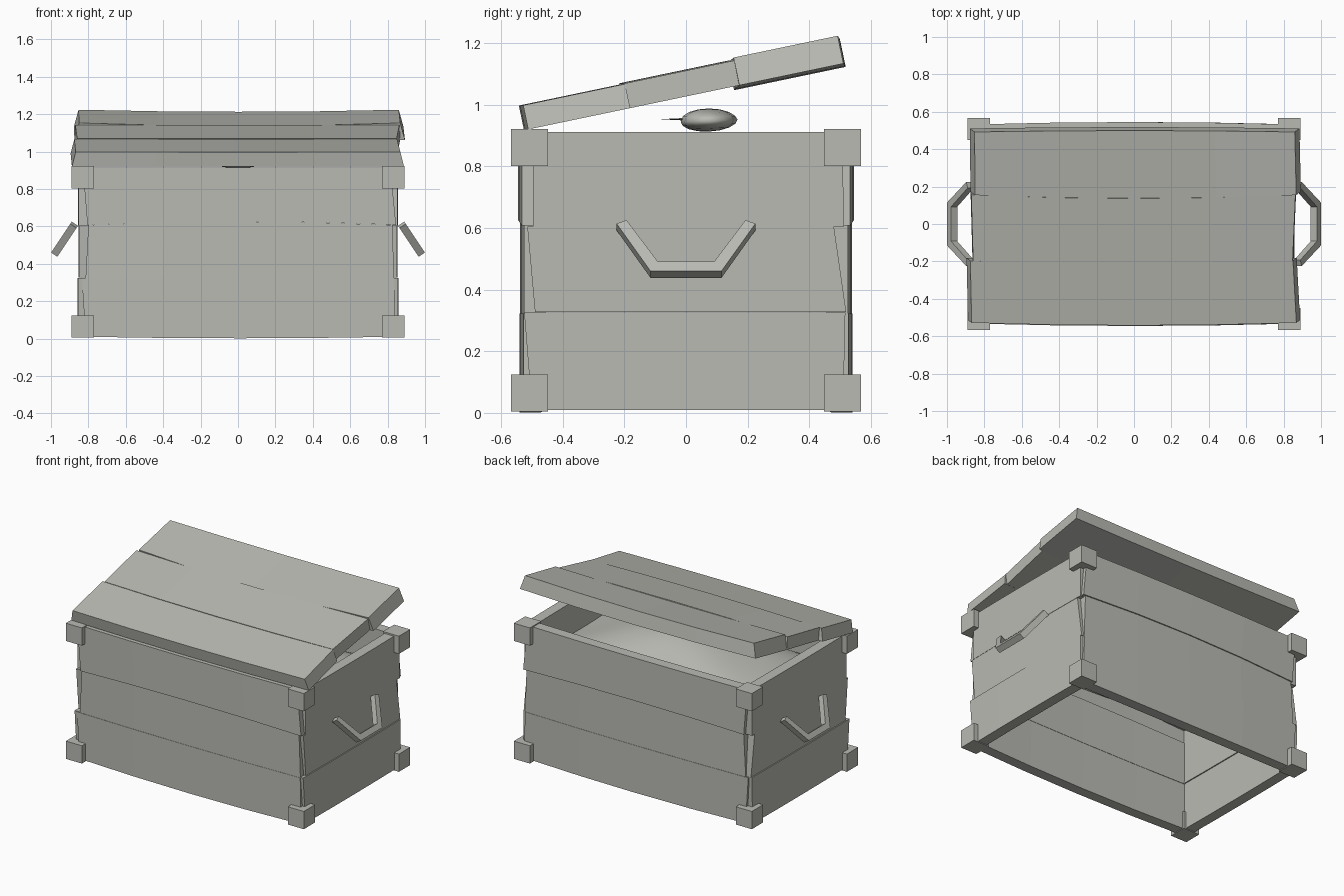
import bpy, bmesh, math
from mathutils import Matrix, Vector

if "Cube" in bpy.data.objects:
    bpy.data.objects.remove(bpy.data.objects["Cube"])

grey = bpy.data.materials.new("weathered_grey")
grey.diffuse_color = (0.49, 0.49, 0.455, 1)
grey.use_nodes = True
grey.node_tree.nodes["Principled BSDF"].inputs["Base Color"].default_value = grey.diffuse_color


def finish(name, bm, smooth=False):
    bmesh.ops.recalc_face_normals(bm, faces=bm.faces)
    me = bpy.data.meshes.new(name)
    bm.to_mesh(me)
    bm.free()
    ob = bpy.data.objects.new(name, me)
    bpy.context.collection.objects.link(ob)
    me.materials.append(grey)
    for p in me.polygons:
        p.use_smooth = smooth
    return ob


def frame(loc, x, y, z):
    m = Matrix((x, y, z)).transposed().to_4x4()
    m.translation = Vector(loc)
    return m


def board(name, m, left, right, h0, h1, thick, bulge=0.0, bow=(0, 0), flare=0.0):
    """Plank: length on x, thickness on y (0 = inner), width on z.
    left/right hold the end positions at the low and high edge."""
    bm = bmesh.new()
    rings, n = [], 4
    for i in range(n + 1):
        t = i / n
        k = 4 * t * (1 - t)
        ring = []
        for y, e in ((0, 0), (thick, 0), (thick, 1), (0, 1)):
            x = left[e] + (right[e] - left[e]) * t
            x += flare * (2 * t - 1) * (0.5 if y == 0 else -0.5)
            z = (h1 if e else h0) + bow[e] * k
            ring.append(bm.verts.new(m @ Vector((x, y + bulge * k, z))))
        rings.append(ring)
    for a, b in zip(rings, rings[1:]):
        for j in range(4):
            bm.faces.new((a[j], a[(j + 1) % 4], b[(j + 1) % 4], b[j]))
    bm.faces.new(rings[0])
    bm.faces.new(rings[-1])
    return finish(name, bm)


# Front and back walls, three bowed planks each
rows = [  # h0, h1, left ends, right ends, bow, outer face distance
    (0.01, 0.322, (-0.815, -0.835), (0.84, 0.835), (-0.008, 0.0), 0.528),
    (0.322, 0.608, (-0.815, -0.80), (0.835, 0.825), (0.0, 0.018), 0.526),
    (0.608, 0.915, (-0.805, -0.83), (0.845, 0.815), (0.018, 0.0), 0.533),
]
T = 0.07
for side, s in (("front", -1), ("back", 1)):
    for i, (h0, h1, l, r, bow, d) in enumerate(rows):
        m = frame((0, s * (d - T), 0), (1, 0, 0), (0, s, 0), (0, 0, 1))
        board(f"{side}_plank_{i + 1}", m, l, r, h0, h1, T, 0.012, bow)

# Side walls, three flat planks each with skewed ends
ends = [
    (0.01, 0.325, (-0.50, -0.525), (0.51, 0.517), 0.855),
    (0.327, 0.605, (-0.49, -0.515), (0.52, 0.48), 0.85),
    (0.605, 0.912, (-0.497, -0.495), (0.512, 0.508), 0.852),
]
for side, s in (("right", 1), ("left", -1)):
    for i, (h0, h1, l, r, d) in enumerate(ends):
        m = frame((s * (d - T), 0, 0), (0, 1, 0), (s, 0, 0), (0, 0, 1))
        board(f"{side}_plank_{i + 1}", m, l, r, h0, h1, T, 0.004)

# Corner blocks
for sx in (-1, 1):
    for sy in (-1, 1):
        for z, nm in ((0.065, "lower"), (0.862, "upper")):
            bm = bmesh.new()
            bmesh.ops.create_cube(bm, size=0.12, matrix=Matrix.Translation((sx * 0.83, sy * 0.508, z)))
            x = "right" if sx > 0 else "left"
            y = "back" if sy > 0 else "front"
            finish(f"{nm}_{y}_{x}_corner_block", bm)

# Tilted lid of three planks, nearly flush on top
a = math.radians(11.8)
c, s = math.cos(a), math.sin(a)
lid = frame((0, -0.512, 0.92), (1, 0, 0), (0, -s, c), (0, c, s))
board("lid_front_plank", lid, (-0.878, -0.885), (0.878, 0.86), 0.0, 0.338, 0.08, 0.002, (-0.014, -0.018), 0.02)
board("lid_middle_plank", lid, (-0.862, -0.872), (0.85, 0.865), 0.338, 0.70, 0.082, 0.004, (-0.018, -0.02), 0.004)
board("lid_back_plank", lid, (-0.862, -0.865), (0.88, 0.872), 0.70, 1.045, 0.092, -0.012, (-0.02, 0.005), 0.025)

# Drooping bar handles
outer = [(-0.225, 0.0), (-0.115, 0.185), (0.115, 0.185), (0.225, 0.0)]
inner = [(-0.193, -0.014), (-0.092, 0.147), (0.092, 0.147), (0.193, -0.014)]
for side, s in (("right", 1), ("left", -1)):
    m = frame((s * 0.88, 0, 0.603), (0, 1, 0), (s * 0.832, 0, 0.555), (s * 0.555, 0, -0.832))
    bm = bmesh.new()
    prev = None
    for o, i in zip(outer, inner):
        ring = [bm.verts.new(m @ Vector((p[0], y, p[1])))
                for p, y in ((o, -0.02), (o, 0.02), (i, 0.02), (i, -0.02))]
        if prev:
            for j in range(4):
                bm.faces.new((prev[j], prev[(j + 1) % 4], ring[(j + 1) % 4], ring[j]))
        else:
            bm.faces.new(ring)
        prev = ring
    bm.faces.new(prev)
    finish(f"{side}_handle", bm)

# Smooth heap of contents filling the box
bm = bmesh.new()
bmesh.ops.create_grid(bm, x_segments=24, y_segments=16, size=1)
for v in bm.verts:
    u, w = v.co.x, v.co.y
    z = 0.70 + 0.19 * (1 - u * u) * (1 - w * w) + 0.012 * math.sin(5 * u + 1) * math.cos(4 * w)
    v.co = (u * 0.785, w * 0.46, z)
heap = finish("contents_heap", bm, True)
if heap.data.polygons[0].normal.z < 0:
    heap.data.flip_normals()

# Rounded lens on top of the heap, with a sharp rim and a thin tip towards the front
bm = bmesh.new()
bmesh.ops.create_uvsphere(bm, u_segments=12, v_segments=8, radius=1)
for v in bm.verts:
    x, y, z = v.co
    k = 0.04 if z > 0 else 0.035
    v.co = (0.16 * x, 0.075 + 0.092 * y, 0.948 + k * z + 0.004 * y * (z < 0.1))
lens = finish("heap_lens", bm, True)
bm = bmesh.new()
bmesh.ops.create_cone(bm, cap_ends=True, segments=4, radius1=0.016, radius2=0.001, depth=0.09,
                      matrix=Matrix.Translation((0, -0.035, 0.953)) @ Matrix.Rotation(math.radians(90), 4, "X")
                      @ Matrix.Diagonal((1, 0.3, 1, 1)))
finish("heap_tip", bm)
